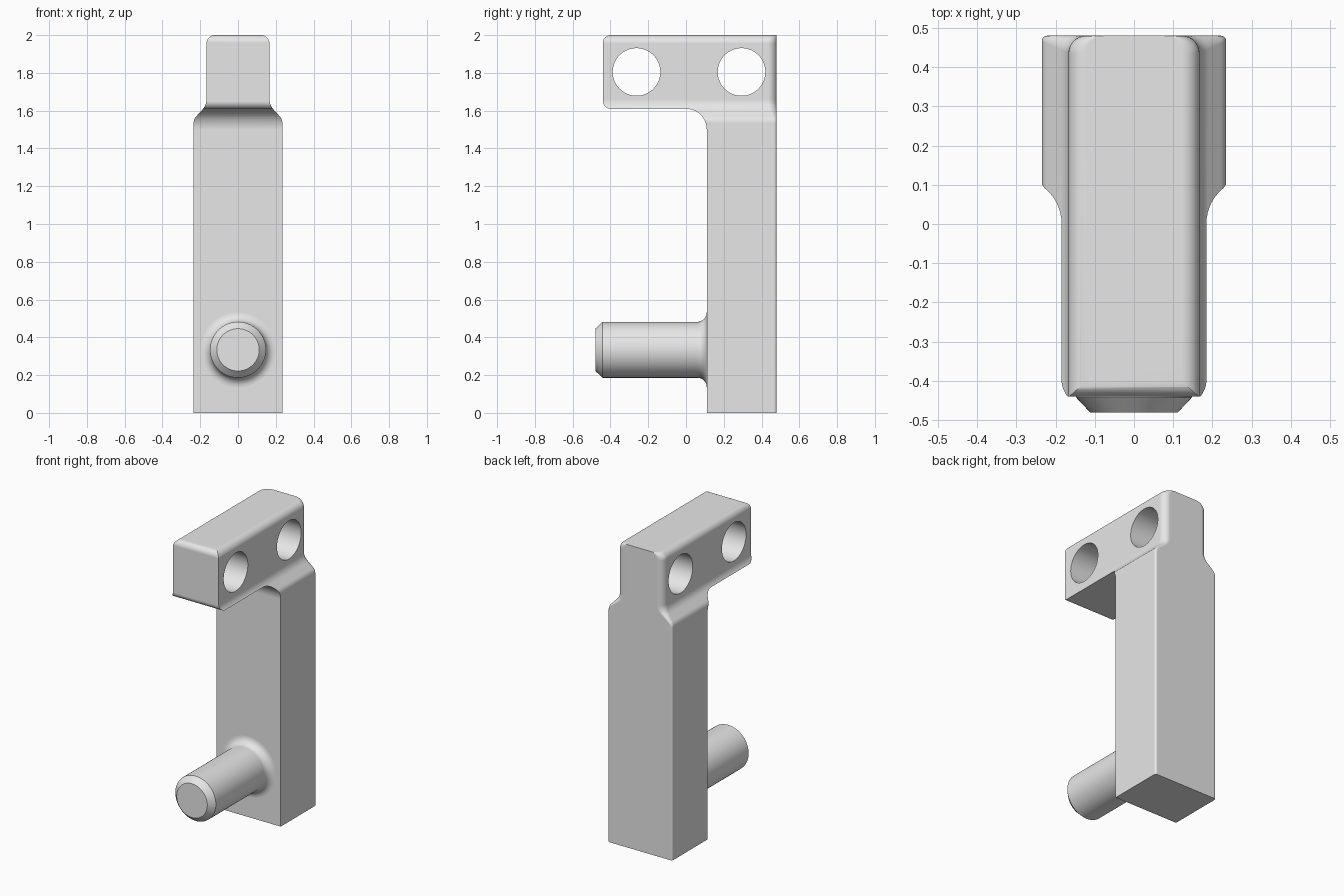
import bpy, bmesh
from math import pi, cos, sin, radians

old = bpy.data.objects.get("Cube")
if old:
    bpy.data.objects.remove(old, do_unlink=True)

grey = bpy.data.materials.new("plain grey")
grey.use_nodes = True
grey.diffuse_color = (0.8, 0.8, 0.8, 1)
grey.node_tree.nodes["Principled BSDF"].inputs["Base Color"].default_value = (0.8, 0.8, 0.8, 1)


def arc(cu, cv, r, start, end, n=8):
    """Points on a circular arc, angles in degrees."""
    angles = [radians(start + (end - start) * i / n) for i in range(n + 1)]
    return [(cu + r * cos(a), cv + r * sin(a)) for a in angles]


def loft(name, rings):
    """Skin a stack of equal rings and cap both ends."""
    bm = bmesh.new()
    loops = [[bm.verts.new(p) for p in ring] for ring in rings]
    n = len(loops[0])
    for a, b in zip(loops, loops[1:]):
        for i in range(n):
            j = (i + 1) % n
            bm.faces.new((a[i], a[j], b[j], b[i]))
    bm.faces.new(loops[0][::-1])
    bm.faces.new(loops[-1])
    bmesh.ops.recalc_face_normals(bm, faces=bm.faces)
    mesh = bpy.data.meshes.new(name)
    bm.to_mesh(mesh)
    bm.free()
    mesh.materials.append(grey)
    obj = bpy.data.objects.new(name, mesh)
    bpy.context.collection.objects.link(obj)
    return obj


def activate(obj):
    bpy.ops.object.select_all(action='DESELECT')
    obj.select_set(True)
    bpy.context.view_layer.objects.active = obj


def carve(obj, tool, operation):
    mod = obj.modifiers.new("carve", 'BOOLEAN')
    mod.object, mod.operation, mod.solver = tool, operation, 'EXACT'
    activate(obj)
    bpy.ops.object.modifier_apply(modifier=mod.name)
    bpy.data.objects.remove(tool, do_unlink=True)


def finish(obj):
    activate(obj)
    bpy.ops.object.shade_smooth_by_angle(angle=radians(30))
    mod = obj.modifiers.new("flat faces", 'WEIGHTED_NORMAL')
    mod.keep_sharp = True


# Body: half-width over height, with a soft shoulder and rounded top
BACK, POST, ARM, TOP = 0.48, 0.235, 0.167, 2.0
ROUND, POST_ROUND = 0.045, 0.014
outline = [(POST, 0)]
outline += arc(POST - 0.05, 1.535, 0.05, 0, 45)
outline += arc(ARM + 0.08, 1.66, 0.08, 225, 180)
outline += arc(ARM - ROUND, TOP - ROUND, ROUND, 0, 90)


def section(w, z):
    """Horizontal slice whose back corners are rounder on the arm."""
    t = min(1, max(0, (POST - w) / (POST - ARM)))
    r = POST_ROUND + (ROUND - POST_ROUND) * t
    half = [(w, -0.6)] + arc(w - r, BACK - r, r, 0, 90)
    return [(x, y, z) for x, y in half] + [(-x, y, z) for x, y in reversed(half)]


body = loft("bracket_body", [section(w, z) for w, z in outline])

# Side profile trims the body to a post with a forward arm
side = [(0.11, -0.1), (0.6, -0.1), (0.6, 2.1), (-0.36, 2.1), (-0.36, TOP)]
side += arc(-0.40, TOP - 0.04, 0.04, 90, 180)
side += arc(-0.40, 1.65, 0.04, 180, 270)
side += arc(0, 1.5, 0.11, 90, 0, 12)
trim = loft("side_profile", [[(x, y, z) for y, z in side] for x in (-0.4, 0.4)])
carve(body, trim, 'INTERSECT')

# Two cross holes through the arm
for y in (-0.262, 0.294):
    circle = arc(y, 1.805, 0.126, 0, 360, 64)[:-1]
    drill = loft("hole_cutter", [[(x, u, v) for u, v in circle] for x in (-0.4, 0.4)])
    carve(body, drill, 'DIFFERENCE')
finish(body)

# Pin: chamfered tip, straight shaft, flared root
profile = [(0.112, -0.48), (0.148, -0.442)] + arc(0.198, 0.06, 0.05, 180, 90)
profile += [(0.198, 0.13)]
pin = loft("pin", [[(u, y, v) for u, v in arc(0, 0.334, r, 0, 360, 64)[:-1]]
                   for r, y in profile])
finish(pin)
